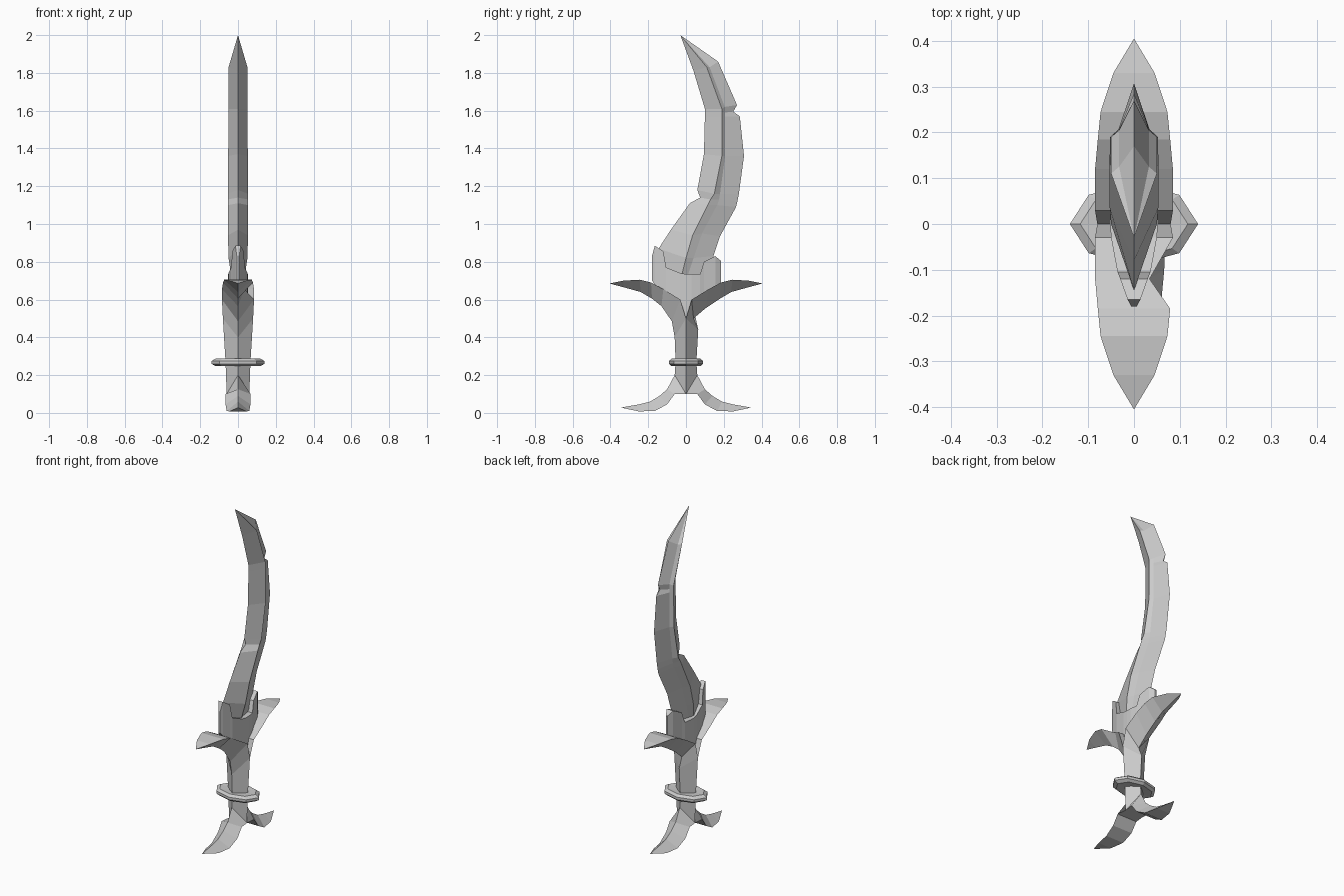
import bpy
import bmesh
import math

cube = bpy.data.objects.get("Cube")
if cube:
    bpy.data.objects.remove(cube, do_unlink=True)

metal = bpy.data.materials.new("plain_grey")
metal.use_nodes = True
grey = (0.6, 0.6, 0.6, 1)
metal.diffuse_color = grey
metal.node_tree.nodes["Principled BSDF"].inputs["Base Color"].default_value = grey


def loft(name, rings, closed=False):
    """Skin a list of equally sized point rings and cap both ends."""
    bm = bmesh.new()
    loops = [[bm.verts.new(point) for point in ring] for ring in rings]
    count = len(loops[0])
    pairs = list(zip(loops, loops[1:]))
    if closed:
        pairs.append((loops[-1], loops[0]))
    for lower, upper in pairs:
        for i in range(count):
            j = (i + 1) % count
            bm.faces.new((lower[i], lower[j], upper[j], upper[i]))
    if not closed:
        bm.faces.new(loops[0])
        bm.faces.new(loops[-1])
    bmesh.ops.remove_doubles(bm, verts=bm.verts, dist=0.0005)
    bmesh.ops.recalc_face_normals(bm, faces=bm.faces)
    mesh = bpy.data.meshes.new(name)
    bm.to_mesh(mesh)
    bm.free()
    mesh.materials.append(metal)
    obj = bpy.data.objects.new(name, mesh)
    bpy.context.collection.objects.link(obj)
    return obj


# Blade: cutting edge, ridge, step and spine positions (y, z), then half width
blade_sections = [
    ((-.03, 2), (-.03, 2), (-.03, 2), (-.03, 2), 0),
    ((.04, 1.81), (.11, 1.83), (.125, 1.83), (.17, 1.86), .05),
    ((.10, 1.61), (.19, 1.61), (.205, 1.62), (.27, 1.63), .05),
    ((.10, 1.59), (.19, 1.59), (.206, 1.59), (.25, 1.595), .05),
    ((.10, 1.57), (.19, 1.57), (.207, 1.57), (.285, 1.57), .05),
    ((.095, 1.37), (.19, 1.36), (.207, 1.36), (.307, 1.36), .052),
    ((.06, 1.18), (.15, 1.16), (.18, 1.16), (.28, 1.16), .053),
    ((.075, 1.14), (.13, 1.13), (.175, 1.13), (.272, 1.12), .053),
    ((.02, 1.11), (.115, 1.1), (.165, 1.1), (.265, 1.09), .053),
    ((-.08, .97), (.035, .94), (.085, .95), (.18, .935), .053),
    ((-.145, .87), (0, .82), (.04, .82), (.145, .83), .05),
    ((-.12, .68), (-.03, .7), (0, .7), (.12, .68), .032),
]


def blade_ring(edge, ridge, step, spine, w):
    return [(0, *edge), (w, *ridge), (w * .65, *step),
            (0, *spine), (-w * .65, *step), (-w, *ridge)]


loft("blade", [blade_ring(*s) for s in blade_sections])

# Collar: columns along y with bottom, top and half width
collar_columns = [
    (-.18, .70, .83, .006), (-.165, .68, .885, .014), (-.12, .65, .855, .03),
    (-.105, .64, .77, .036), (-.03, .6, .74, .05), (0, .5, .735, .052),
    (.03, .6, .735, .052), (.075, .62, .735, .045), (.095, .63, .80, .038),
    (.155, .66, .83, .022), (.185, .68, .805, .005),
]
loft("collar", [[(-w, y, low), (w, y, low), (w, y, top), (-w, y, top)]
                for y, low, top, w in collar_columns])

# Grip halves: keel (outward, z), side edge (outward, z), half width
grip_sections = [
    ((.405, .685), (.405, .685), 0),
    ((.33, .665), (.33, .70), .045),
    ((.24, .64), (.245, .705), .073),
    ((.18, .605), (.185, .69), .079),
    ((.13, .565), (.12, .655), .085),
    ((.075, .485), (.03, .6), .085),
    ((.06, .4), (0, .5), .08),
    ((.055, .27), (0, .27), .066),
    ((.06, .2), (0, .1), .06),
    ((.1, .125), (.06, .1), .067),
    ((.14, .09), (.1, .045), .066),
    ((.19, .06), (.165, .01), .06),
    ((.25, .045), (.25, .008), .045),
    ((.345, .028), (.345, .028), 0),
]


def grip_half(name, side, chips, keels):
    rings = []
    for i, (keel, edge, w) in enumerate(grip_sections):
        keel = keels.get(i, keel)
        rings.append([(0, side * keel[0], keel[1]),
                      (w * chips.get(i, 1), side * edge[0], edge[1]),
                      (-w, side * edge[0], edge[1])])
    loft(name, rings)


grip_half("front_grip_and_horns", -1, {4: .4}, {})
grip_half("back_grip_and_horns", 1, {}, {4: (.105, .555), 5: (.04, .5), 6: (.065, .44)})

# Ring around the grip with a bevelled outer rim
outline = []
for i in range(8):
    a = i * math.pi / 4
    outline.append((.14 * math.cos(a), .09 * math.sin(a)))
profile = [(.4, .25), (.84, .247), (1, .26), (1, .275), (.84, .288), (.4, .285)]
loft("grip_ring", [[(x * s, y * s, z) for s, z in profile] for x, y in outline], closed=True)
